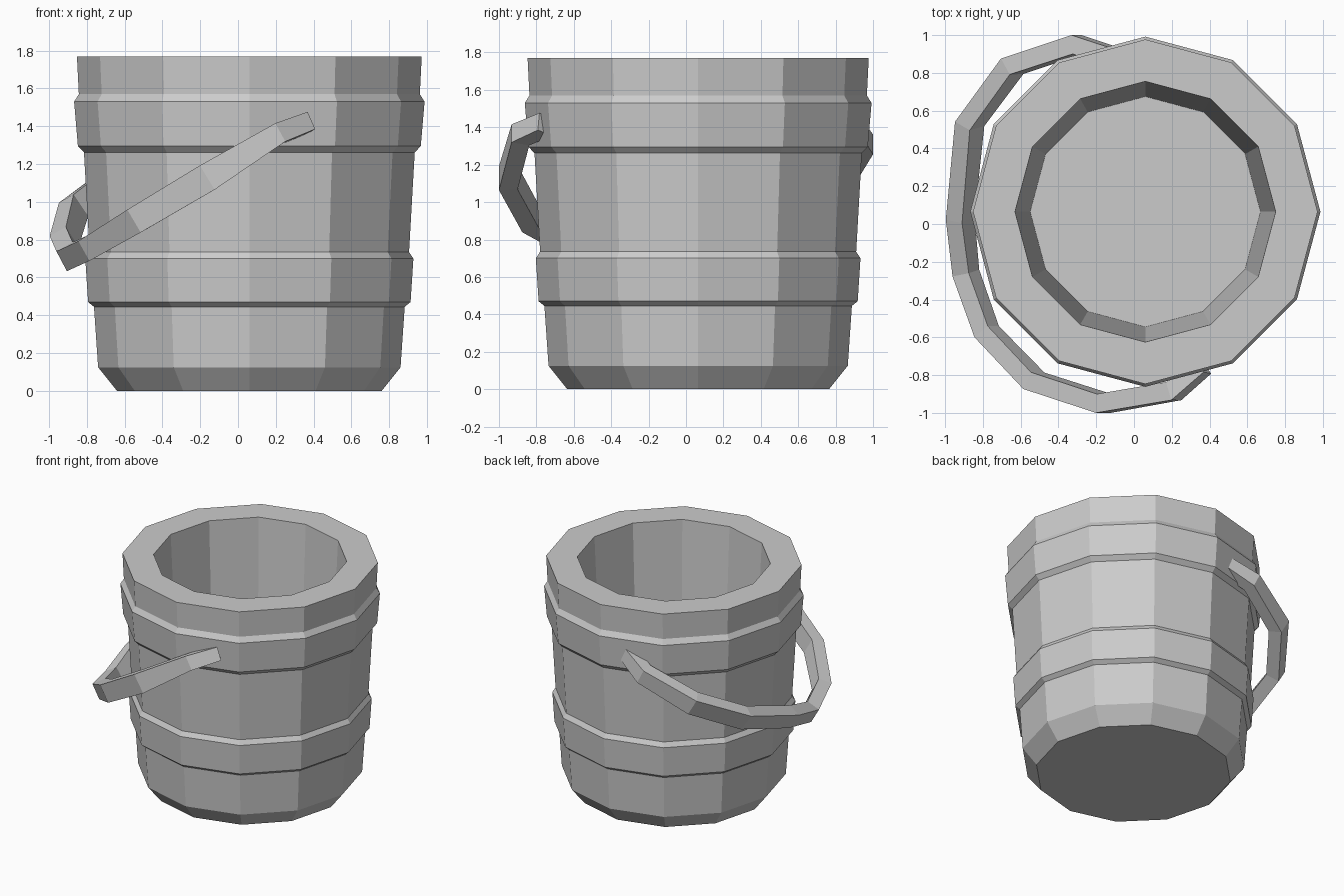
import bpy, bmesh
from math import sin, cos, pi
from mathutils import Vector

if "Cube" in bpy.data.objects:
    bpy.data.objects.remove(bpy.data.objects["Cube"])

CX, CY, SIDES = 0.06, 0.065, 12


def make_object(name, bm):
    bmesh.ops.recalc_face_normals(bm, faces=bm.faces)
    mesh = bpy.data.meshes.new(name)
    bm.to_mesh(mesh)
    bm.free()
    obj = bpy.data.objects.new(name, mesh)
    bpy.context.collection.objects.link(obj)
    return obj


def loft(name, rings):
    """Skin a list of closed point rings and cap both ends."""
    bm = bmesh.new()
    loops = [[bm.verts.new(p) for p in ring] for ring in rings]
    for a, b in zip(loops, loops[1:]):
        n = len(a)
        for i in range(n):
            j = (i + 1) % n
            bm.faces.new((a[i], a[j], b[j], b[i]))
    bm.faces.new(loops[0])
    bm.faces.new(loops[-1])
    return make_object(name, bm)


# Bucket: outer wall with two raised hoops, thick rim, hollow inside (radius, z)
profile = [(0.70, 0), (0.80, 0.125), (0.822, 0.445), (0.853, 0.47),
           (0.868, 0.70), (0.845, 0.735), (0.875, 1.262), (0.907, 1.295),
           (0.927, 1.53), (0.902, 1.57), (0.912, 1.77),
           (0.69, 1.77), (0.61, 0.13)]
loft("bucket", [[(CX + r * cos(2 * pi * i / SIDES), CY + r * sin(2 * pi * i / SIDES), z)
                 for i in range(SIDES)] for r, z in profile])

# Handle: drooping hoop, swept four-sided section (x, y, z, half height)
path = [(0.36, -0.75, 1.415, 0.05), (0.21, -0.885, 1.36, 0.055),
        (-0.16, -0.95, 1.13, 0.075), (-0.53, -0.83, 0.91, 0.07),
        (-0.78, -0.57, 0.76, 0.06), (-0.89, -0.26, 0.71, 0.06),
        (-0.92, 0.03, 0.79, 0.065), (-0.87, 0.53, 0.96, 0.07),
        (-0.645, 0.835, 1.13, 0.07), (-0.30, 0.95, 1.31, 0.06),
        (-0.10, 0.88, 1.41, 0.05)]
centres = [Vector(p[:3]) for p in path]
tilt = Vector((-0.49, 0, 0.87))
rings = []
for i, c in enumerate(centres):
    tangent = (centres[min(i + 1, len(path) - 1)] - centres[max(i - 1, 0)]).normalized()
    side = tangent.cross(tilt).normalized() * 0.05
    up = side.cross(tangent).normalized() * path[i][3]
    rings.append([c + side + up, c + side - up, c - side - up, c - side + up])
loft("handle", rings)
